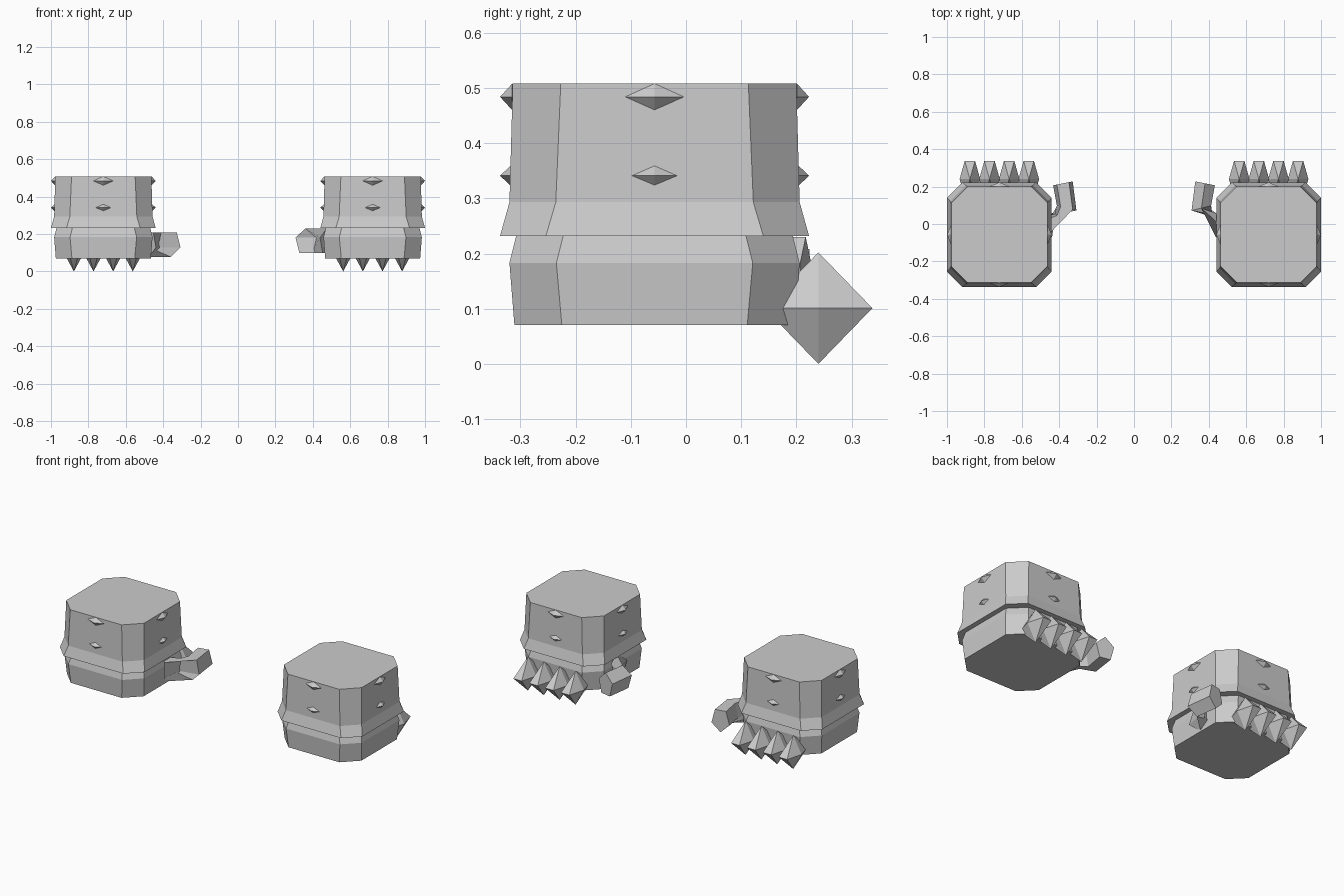
import bpy, bmesh
from math import cos, sin, pi, radians
from mathutils import Vector

cube = bpy.data.objects.get("Cube")
if cube:
    bpy.data.objects.remove(cube)

grey = bpy.data.materials.new("light grey")
grey.use_nodes = True
grey.diffuse_color = (0.6, 0.6, 0.6, 1)
grey.node_tree.nodes["Principled BSDF"].inputs["Base Color"].default_value = (0.6, 0.6, 0.6, 1)

CX, CY = 0.72, -0.057


def loft(name, rings):
    """Skin equal-length rings of points and cap both ends."""
    bm = bmesh.new()
    loops = [[bm.verts.new(p) for p in ring] for ring in rings]
    n = len(loops[0])
    for a, b in zip(loops, loops[1:]):
        for i in range(n):
            j = (i + 1) % n
            bm.faces.new((a[i], a[j], b[j], b[i]))
    bm.faces.new(loops[0][::-1])
    bm.faces.new(loops[-1])
    return finish(name, bm)


def finish(name, bm):
    bmesh.ops.recalc_face_normals(bm, faces=bm.faces)
    mesh = bpy.data.meshes.new(name)
    bm.to_mesh(mesh)
    bm.free()
    mesh.materials.append(grey)
    obj = bpy.data.objects.new(name, mesh)
    bpy.context.collection.objects.link(obj)
    return obj


def octagon(cx, half, flat, z):
    """Square of half-width half with its corners cut back to flat."""
    pts = []
    for k in range(4):
        c, s = round(cos(k * pi / 2)), round(sin(k * pi / 2))
        for x, y in ((half, -flat), (half, flat)):
            pts.append((cx + x * c - y * s, CY + x * s + y * c, z))
    return pts


def bipyramid(name, centre, sides, size):
    """Double-ended pyramid, points along z."""
    bm = bmesh.new()
    c = Vector(centre)
    top = bm.verts.new(c + Vector((0, 0, size[2])))
    low = bm.verts.new(c - Vector((0, 0, size[2])))
    ring = [bm.verts.new(c + Vector((size[0] * cos(2 * pi * i / sides),
                                     size[1] * sin(2 * pi * i / sides), 0)))
            for i in range(sides)]
    for i in range(sides):
        j = (i + 1) % sides
        bm.faces.new((ring[i], ring[j], top))
        bm.faces.new((ring[j], ring[i], low))
    return finish(name, bm)


def thumb(name, side, z, roll):
    """Bent five-sided bar, pointing inward then back."""
    path = [(0.475, -0.02), (0.36, 0.085), (0.38, 0.217)]
    across = [(0.035, 0.05), (-0.05, -0.012), (-0.05, 0.01)]
    rings = []
    for (x, y), (ax, ay) in zip(path, across):
        ring = []
        for i in range(5):
            a = roll + 2 * pi * i / 5
            w, h = 1.1 * cos(a), 0.072 * sin(a)
            ring.append((side * (x + ax * w), y + ay * w, z + h))
        rings.append(ring)
    return loft(name, rings)


for label, side in (("left", 1), ("right", -1)):
    cx = side * CX
    # Fist block and flared cuff
    loft(label + "_fist", [octagon(cx, h, f, z) for h, f, z in
         ((0.254, 0.168, 0.07), (0.263, 0.178, 0.183), (0.25, 0.165, 0.235))])
    loft(label + "_cuff", [octagon(cx, h, f, z) for h, f, z in
         ((0.28, 0.197, 0.232), (0.263, 0.179, 0.293), (0.257, 0.17, 0.508))])
    # Knuckle spikes
    for i in range(4):
        bipyramid(f"{label}_knuckle_spike_{i + 1}",
                  (cx + (i - 1.5) * 0.105, 0.24, 0.101), 6, (0.055, 0.113, 0.101))
    # Studs on the four cuff walls
    for row, z, wide, tall in (("upper", 0.484, 0.053, 0.024), ("lower", 0.341, 0.049, 0.021)):
        for k in range(4):
            dx, dy = round(cos(k * pi / 2)), round(sin(k * pi / 2))
            size = (0.022, wide, tall) if dx else (wide, 0.022, tall)
            bipyramid(f"{label}_{row}_stud_{k + 1}",
                      (cx + 0.258 * dx, CY + 0.258 * dy, z), 4, size)

# Thumbs, rolled differently on each hand
thumb("left_thumb", 1, 0.158, radians(90))
thumb("right_thumb", -1, 0.15, radians(-90))
